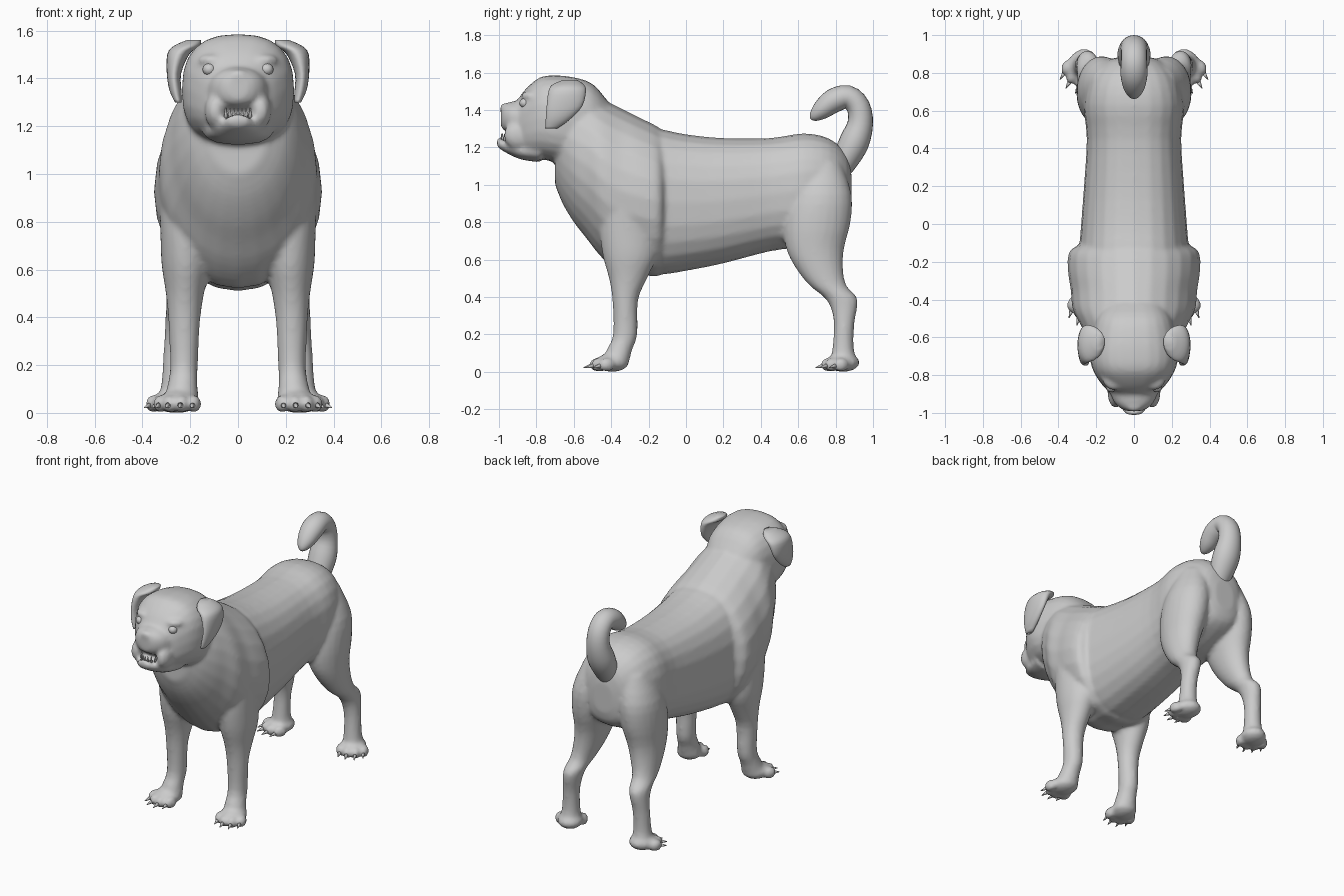
import bpy, bmesh, math
from mathutils import Matrix, Vector

if "Cube" in bpy.data.objects:
    bpy.data.objects.remove(bpy.data.objects["Cube"], do_unlink=True)

grey = bpy.data.materials.new("plain_grey")
grey.use_nodes = True
grey.diffuse_color = (0.6, 0.6, 0.6, 1)
grey.node_tree.nodes["Principled BSDF"].inputs["Base Color"].default_value = (0.6, 0.6, 0.6, 1)

SIDES = 24


def finish(name, bm):
    """Turn a bmesh into a smooth shaded object."""
    bmesh.ops.recalc_face_normals(bm, faces=bm.faces)
    mesh = bpy.data.meshes.new(name)
    for f in bm.faces:
        f.smooth = True
    bm.to_mesh(mesh)
    bm.free()
    mesh.materials.append(grey)
    obj = bpy.data.objects.new(name, mesh)
    bpy.context.collection.objects.link(obj)
    return obj


def refine(rows, steps=3):
    """Smooth spline through rows of numbers."""
    out = []
    last = len(rows) - 1
    for i in range(last):
        a, b, c, d = (rows[max(0, min(last, i + k))] for k in (-1, 0, 1, 2))
        for s in range(steps):
            t = s / steps
            out.append([q + 0.5 * t * (r - p + t * (2 * p - 5 * q + 4 * r - e
                        + t * (3 * (q - r) + e - p))) for p, q, r, e in zip(a, b, c, d)])
    return out + [list(rows[-1])]


def skin(bm, sections, power=2.0):
    """Join rounded sections (centre, u, v) into a closed solid."""
    rings = []
    for centre, u, v in sections:
        ring = []
        for k in range(SIDES):
            a = math.tau * k / SIDES
            c, s = math.cos(a), math.sin(a)
            c = math.copysign(abs(c) ** (2 / power), c)
            s = math.copysign(abs(s) ** (2 / power), s)
            ring.append(bm.verts.new(centre + u * c + v * s))
        rings.append(ring)
    for r, q in zip(rings, rings[1:]):
        for k in range(SIDES):
            n = (k + 1) % SIDES
            bm.faces.new((r[k], r[n], q[n], q[k]))
    bm.faces.new(rings[0])
    bm.faces.new(rings[-1])


def along_y(bm, rows, power=2.2):
    """Rows: y, top z, bottom z, half width."""
    skin(bm, [(Vector((0, y, (t + b) / 2)), Vector((w, 0, 0)), Vector((0, 0, (t - b) / 2)))
              for y, t, b, w in refine(rows)], power)


def along_z(bm, rows, side):
    """Rows: z, centre x, half width, centre y, half depth."""
    skin(bm, [(Vector((side * x, y, z)), Vector((w, 0, 0)), Vector((0, d, 0)))
              for z, x, w, y, d in refine(rows)])


def blob(bm, place, size, turn=0):
    m = Matrix.Translation(place) @ Matrix.Rotation(turn, 4, 'Z') @ Matrix.Diagonal((*size, 1))
    bmesh.ops.create_uvsphere(bm, u_segments=20, v_segments=12, radius=1, matrix=m)


def spike(bm, base, direction, radius, length):
    d = Vector(direction).normalized()
    m = Matrix.Translation(Vector(base) + d * length / 2) @ d.to_track_quat('Z', 'Y').to_matrix().to_4x4()
    bmesh.ops.create_cone(bm, cap_ends=True, segments=8, radius1=radius, radius2=0.002,
                          depth=length, matrix=m)


def paw(bm, claws, x, y, side, splay):
    turn = side * splay
    spin = Matrix.Rotation(turn, 4, 'Z')
    heel = Vector((side * x, y, 0))
    blob(bm, heel + Vector((0, 0, 0.05)), (0.08, 0.09, 0.05), turn)
    for across, ahead in ((-0.071, -0.045), (-0.026, -0.075), (0.026, -0.075), (0.071, -0.045)):
        toe = heel + spin @ Vector((across, ahead, 0.038))
        blob(bm, toe, (0.03, 0.045, 0.038), turn)
        spike(claws, toe + spin @ Vector((0, -0.032, -0.005)),
              spin @ Vector((across * 2, -1, -0.25)), 0.013, 0.045)


body = bmesh.new()

# Torso and rump
along_y(body, [(0.885, 1.05, 0.86, 0.07), (0.86, 1.16, 0.78, 0.15), (0.77, 1.245, 0.72, 0.23),
               (0.63, 1.275, 0.67, 0.265), (0.45, 1.25, 0.645, 0.25), (0.2, 1.25, 0.58, 0.265),
               (0, 1.27, 0.54, 0.28), (-0.15, 1.3, 0.52, 0.29), (-0.25, 1.3, 0.55, 0.28)], 2.4)

# Chest with raised shoulder ruff
along_y(body, [(-0.11, 1.26, 0.55, 0.29), (-0.15, 1.31, 0.51, 0.345), (-0.25, 1.36, 0.52, 0.35),
               (-0.35, 1.41, 0.53, 0.335), (-0.45, 1.46, 0.61, 0.325), (-0.53, 1.5, 0.71, 0.285),
               (-0.6, 1.5, 0.8, 0.25), (-0.66, 1.48, 0.9, 0.2), (-0.7, 1.42, 1, 0.13)], 2.0)

# Skull
along_y(body, [(-0.42, 1.45, 1.15, 0.15), (-0.5, 1.54, 1.12, 0.2), (-0.6, 1.575, 1.1, 0.225),
               (-0.7, 1.585, 1.12, 0.235), (-0.78, 1.575, 1.14, 0.215), (-0.85, 1.52, 1.15, 0.17),
               (-0.89, 1.47, 1.17, 0.13), (-0.92, 1.43, 1.21, 0.08)], 2.5)

# Upper muzzle, lower jaw and nose pad
along_y(body, [(-0.82, 1.46, 1.22, 0.15), (-0.9, 1.45, 1.25, 0.125), (-0.95, 1.44, 1.28, 0.1),
               (-0.98, 1.425, 1.295, 0.065), (-0.99, 1.4, 1.32, 0.035)])
along_y(body, [(-0.78, 1.24, 1.12, 0.15), (-0.88, 1.23, 1.135, 0.12), (-0.95, 1.235, 1.165, 0.085),
               (-1, 1.25, 1.195, 0.05), (-1.012, 1.25, 1.215, 0.03)])
blob(body, (0, -0.97, 1.41), (0.045, 0.025, 0.028))

front_claws, hind_claws = bmesh.new(), bmesh.new()
for side in (1, -1):
    # Hanging lip and brow
    blob(body, (side * 0.095, -0.895, 1.265), (0.045, 0.08, 0.075))
    blob(body, (side * 0.12, -0.84, 1.475), (0.055, 0.035, 0.025), side * 0.6)
    # Front leg
    along_z(body, [(0.9, 0.23, 0.1, -0.32, 0.13), (0.75, 0.22, 0.105, -0.31, 0.15),
                   (0.62, 0.218, 0.102, -0.3, 0.145), (0.5, 0.222, 0.08, -0.31, 0.102),
                   (0.38, 0.225, 0.066, -0.325, 0.068), (0.2, 0.226, 0.058, -0.325, 0.065),
                   (0.12, 0.232, 0.062, -0.355, 0.068), (0.03, 0.24, 0.08, -0.385, 0.075)], side)
    paw(body, front_claws, 0.245, -0.395, side, 0.2)
    # Hind leg
    along_z(body, [(1.12, 0.13, 0.09, 0.73, 0.1), (0.95, 0.165, 0.125, 0.72, 0.165),
                   (0.8, 0.18, 0.125, 0.7, 0.18), (0.66, 0.195, 0.105, 0.69, 0.155),
                   (0.55, 0.212, 0.087, 0.715, 0.125), (0.46, 0.23, 0.07, 0.76, 0.098),
                   (0.4, 0.242, 0.062, 0.825, 0.088), (0.34, 0.25, 0.056, 0.845, 0.07),
                   (0.25, 0.26, 0.052, 0.845, 0.054), (0.12, 0.265, 0.056, 0.84, 0.058),
                   (0.03, 0.27, 0.075, 0.845, 0.08)], side)
    paw(body, hind_claws, 0.27, 0.84, side, 0.45)
    # Ear flap
    ear = bmesh.new()
    along_z(ear, [(1.56, 0.185, 0.03, -0.62, 0.04), (1.535, 0.215, 0.055, -0.63, 0.085),
                  (1.5, 0.25, 0.046, -0.635, 0.1), (1.42, 0.268, 0.03, -0.65, 0.095),
                  (1.35, 0.262, 0.025, -0.685, 0.065), (1.3, 0.25, 0.014, -0.72, 0.03)], side)
    finish("left_ear" if side > 0 else "right_ear", ear)
    # Eye
    eye = bmesh.new()
    blob(eye, (side * 0.12, -0.862, 1.437), (0.028, 0.028, 0.026))
    finish("left_eye" if side > 0 else "right_eye", eye)
finish("front_claws", front_claws)
finish("hind_claws", hind_claws)

# Fuse the solids into one soft skin
body_obj = finish("body", body)
fuse = body_obj.modifiers.new("fuse", 'REMESH')
fuse.mode = 'VOXEL'
fuse.voxel_size = 0.013
fuse.use_smooth_shade = True
relax = body_obj.modifiers.new("relax", 'SMOOTH')
relax.factor = 0.5
relax.iterations = 5

# Curled tail: y, z, radius
tail = bmesh.new()
path = refine([(0.82, 1.06, 0.05), (0.85, 1.13, 0.07), (0.9, 1.23, 0.08), (0.932, 1.33, 0.068),
               (0.92, 1.42, 0.063), (0.865, 1.47, 0.062), (0.79, 1.45, 0.065),
               (0.725, 1.4, 0.052), (0.685, 1.365, 0.03), (0.67, 1.35, 0.01)])
sections = []
for i, (y, z, r) in enumerate(path):
    before, after = path[max(i - 1, 0)], path[min(i + 1, len(path) - 1)]
    t = Vector((0, after[0] - before[0], after[1] - before[1])).normalized()
    sections.append((Vector((0, y, z)), Vector((r * 1.1, 0, 0)), Vector((0, -t.z, t.y)) * r))
skin(tail, sections)
finish("tail", tail)

# Lower teeth
teeth = bmesh.new()
for k in range(-3, 4):
    spike(teeth, (k * 0.017, -0.985 + 0.004 * k * k, 1.235), (0, 0, 1), 0.009, 0.04)
finish("lower_teeth", teeth)
